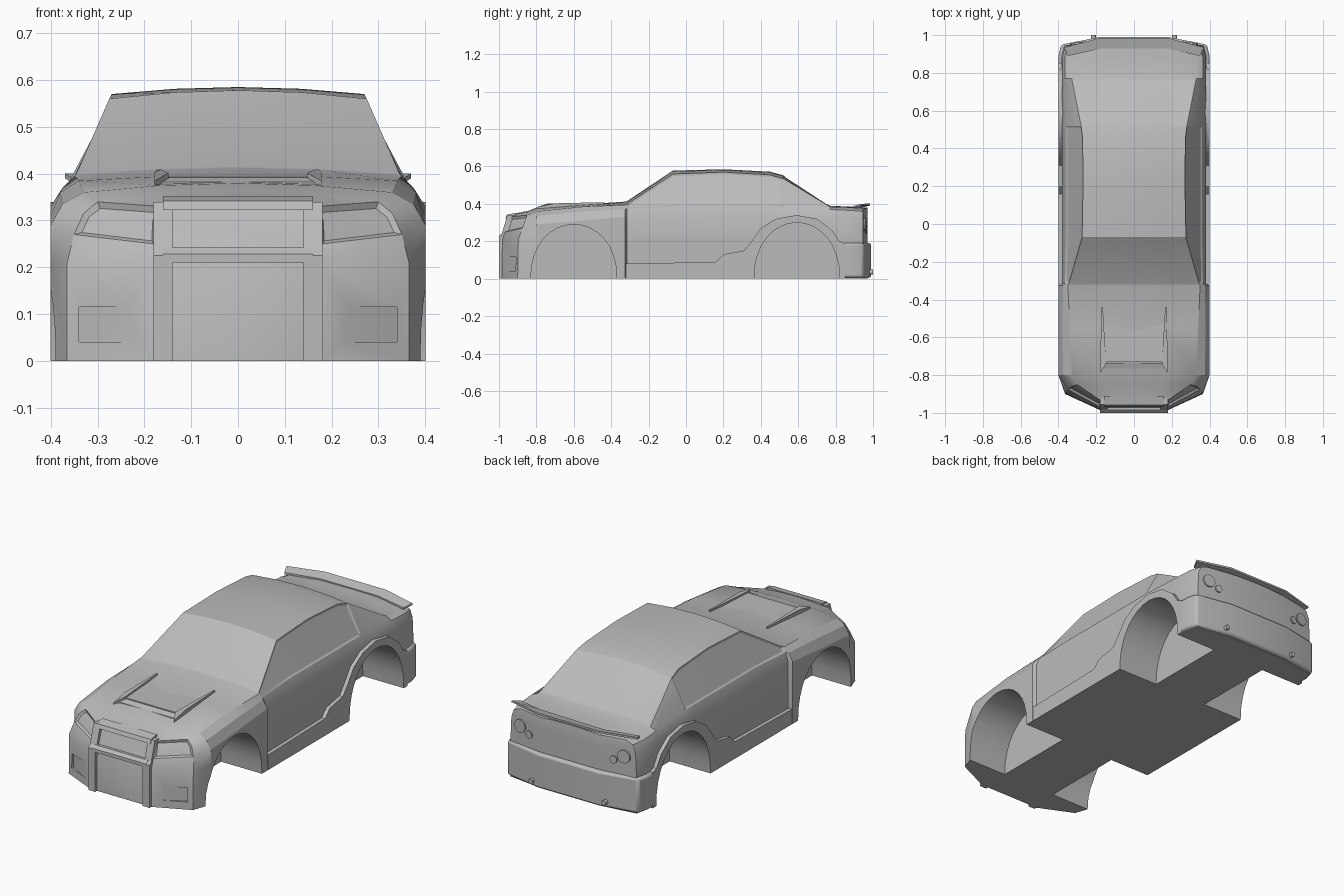
import bpy, bmesh, math
from mathutils import Vector

cube = bpy.data.objects.get("Cube")
if cube:
    bpy.data.objects.remove(cube, do_unlink=True)

grey = bpy.data.materials.new("body_grey")
grey.use_nodes = True
grey.diffuse_color = (0.5, 0.5, 0.5, 1)
grey.node_tree.nodes["Principled BSDF"].inputs["Base Color"].default_value = (0.5, 0.5, 0.5, 1)


def finish(name, bm):
    bmesh.ops.recalc_face_normals(bm, faces=bm.faces[:])
    mesh = bpy.data.meshes.new(name)
    bm.to_mesh(mesh)
    bm.free()
    ob = bpy.data.objects.new(name, mesh)
    bpy.context.collection.objects.link(ob)
    mesh.materials.append(grey)
    return ob


def prism(name, points, offset, mirror=False):
    """Extrude a polygon of 3D points by an offset, optionally on both sides."""
    bm = bmesh.new()
    for s in ((1, -1) if mirror else (1,)):
        a = [bm.verts.new((p[0] * s, p[1], p[2])) for p in points]
        b = [bm.verts.new(((p[0] + offset[0]) * s, p[1] + offset[1], p[2] + offset[2])) for p in points]
        bm.faces.new(a)
        bm.faces.new(b[::-1])
        for i in range(len(a)):
            j = (i + 1) % len(a)
            bm.faces.new((a[i], b[i], b[j], a[j]))
    return finish(name, bm)


def symmetric(half):
    """Close a polygon by mirroring its points across x = 0."""
    return half + [(-x, y, z) for x, y, z in reversed(half)]


def activate(ob):
    bpy.ops.object.select_all(action='DESELECT')
    ob.select_set(True)
    bpy.context.view_layer.objects.active = ob


def cut(ob, cutter):
    mod = ob.modifiers.new("cut", 'BOOLEAN')
    mod.operation, mod.solver, mod.object = 'DIFFERENCE', 'EXACT', cutter
    activate(ob)
    bpy.ops.object.modifier_apply(modifier=mod.name)


# Body sections: y, side width, shoulder x z, belt x z, top edge x z, centre z
SECTIONS = [
    (-.985, .18, .18, .25, .178, .30, .17, .33, .345),
    (-.90, .365, .35, .27, .33, .315, .30, .34, .363),
    (-.80, .40, .40, .29, .375, .335, .33, .36, .38),
    (-.55, .40, .40, .31, .38, .36, .34, .385, .397),
    (-.325, .40, .40, .33, .375, .37, .35, .395, .412),
    (-.315, .38, .38, .33, .365, .375, .345, .40, .415),
    (-.07, .38, .38, .33, .36, .385, .275, .56, .578),
    (.20, .38, .38, .33, .36, .385, .27, .57, .585),
    (.45, .38, .38, .33, .36, .385, .272, .555, .572),
    (.52, .38, .38, .33, .36, .385, .28, .535, .553),
    (.77, .38, .38, .33, .365, .37, .33, .385, .39),
    (.88, .385, .38, .33, .365, .365, .33, .38, .385),
    (.945, .37, .365, .32, .35, .36, .31, .375, .382),
    (.97, .18, .18, .32, .178, .36, .17, .375, .382),
]


def section(y, w, xs, zs, xb, zb, xt, zt, zc):
    half = [(w, 0), (w, .21), (xs, zs), (xb, zb), (xt, zt), (xt / 2, zt + .75 * (zc - zt)), (0, zc)]
    lean = .35 if y < -.85 else 0
    half = [(x, y + lean * max(0, z - .2), z) for x, z in half]
    return half + [(-x, yy, z) for x, yy, z in reversed(half[:-1])]


# Body shell
bm = bmesh.new()
rings = [[bm.verts.new(p) for p in section(*s)] for s in SECTIONS]
n = len(rings[0])
grid = {}
for s in range(len(rings) - 1):
    for k in range(n):
        j = (k + 1) % n
        grid[s, k] = bm.faces.new((rings[s][k], rings[s][j], rings[s + 1][j], rings[s + 1][k]))
for r in (rings[0], rings[-1]):
    for i in range(5):
        bm.faces.new((r[i], r[i + 1], r[n - 2 - i], r[n - 1 - i]))
    bm.faces.new((r[5], r[6], r[7]))
bmesh.ops.recalc_face_normals(bm, faces=bm.faces[:])


def sink(faces, thickness, depth):
    bmesh.ops.inset_region(bm, faces=faces, thickness=thickness, depth=-depth, use_even_offset=True)


# Side windows, headlamps and rear window are sunk into the shell
for k in (3, 8):
    sink([grid[s, k] for s in range(5, 9)], .01, .005)
for pair in ((2, 3), (8, 9)):
    sink([grid[0, k] for k in pair], .01, .01)
sink([grid[9, k] for k in range(4, 8)], .02, .003)
body = finish("body_shell", bm)

# Raised sill and rear arch flare
outline = [(-.32, 0), (-.32, .08), (.16, .09), (.2, .13), (.31, .15), (.35, .2), (.4, .27), (.48, .32),
           (.59, .34), (.7, .32), (.78, .26), (.82, .2), (.85, .19), (.85, 0)]
trim = prism("sill_and_flare", [(.36, y, z) for y, z in outline], (.04, 0, 0), True)

# Wheel wells
for name, yc, ry, h in (("front", -.6, .23, .29), ("rear", .593, .228, .30)):
    arch = [(.16, yc + ry * math.cos(a), h * math.sin(a) ** .9)
            for a in (math.pi * i / 16 for i in range(1, 16))]
    arch = [(.16, yc + ry, -.05), (.16, yc + ry, 0)] + arch + [(.16, yc - ry, 0), (.16, yc - ry, -.05)]
    well = prism(name + "_well_cutter", arch, (.3, 0, 0), True)
    cut(body, well)
    cut(trim, well)
    bpy.data.objects.remove(well, do_unlink=True)

# Fog lamp recesses
fog = prism("fog_cutter", [(.21, -.972, .04), (.34, -.897, .04), (.34, -.94, .04), (.21, -.99, .04)],
            (0, 0, .075), True)
cut(body, fog)
bpy.data.objects.remove(fog, do_unlink=True)

# Front grille frame
post = [(-1, 0), (-1, .225), (-.985, .24), (-.955, .34), (-.92, .34), (-.95, 0)]
prism("grille_post", [(.14, y, z) for y, z in post], (.04, 0, 0), True)
for name, bar in (("grille_middle_bar", [(-1, .21), (-1, .228), (-.985, .242), (-.95, .242), (-.95, .21)]),
                  ("grille_top_bar", [(-.966, .322), (-.958, .342), (-.91, .352), (-.91, .322)])):
    prism(name, [(-.16, y, z) for y, z in bar], (.32, 0, 0))

# Hood scoop with two side fins
prism("hood_scoop", symmetric([(.15, -.73, .395), (.165, -.44, .396)]), (0, 0, -.03))
prism("scoop_lip", symmetric([(.17, -.765, .382), (.16, -.735, .392)]), (0, 0, -.02))
prism("hood_fin", [(.148, -.74, .402), (.178, -.79, .385), (.178, -.7, .403), (.172, -.44, .409), (.165, -.44, .409)],
      (0, 0, -.035), True)

# Rear bumper
bumper = prism("rear_bumper", symmetric([(.4, .825, .005), (.4, .89, .005), (.385, .95, .005), (.18, .99, .005)]),
               (0, 0, .185))
bevel = bumper.modifiers.new("bevel", 'BEVEL')
bevel.width, bevel.segments = .012, 2

# Boot spoiler
prism("boot_spoiler", symmetric([(.35, .89, .388), (.37, .935, .40), (.18, .985, .402)])[:6]
      + [(-.17, .93, .388), (.17, .93, .388)], (0, 0, -.01))


def discs(name, x, y, z, r, depth, lean):
    """A pair of round parts facing the rear."""
    ring = [(x + r * math.cos(a), y - lean * r * math.cos(a), z + r * math.sin(a))
            for a in (math.tau * i / 20 for i in range(20))]
    prism(name, ring, (0, depth, 0), True)


# Tail lamps and exhaust tips
discs("outer_tail_lamp", .305, .935, .29, .034, .026, .13)
discs("inner_tail_lamp", .248, .945, .262, .02, .022, .13)
discs("exhaust_tip", .215, .95, .035, .013, .05, 0)

# Soft shading with crisp creases
for ob in bpy.context.collection.objects:
    if ob.type == 'MESH' and ob.data.materials and ob.data.materials[0] == grey:
        activate(ob)
        bpy.ops.object.shade_smooth_by_angle(angle=math.radians(25))
